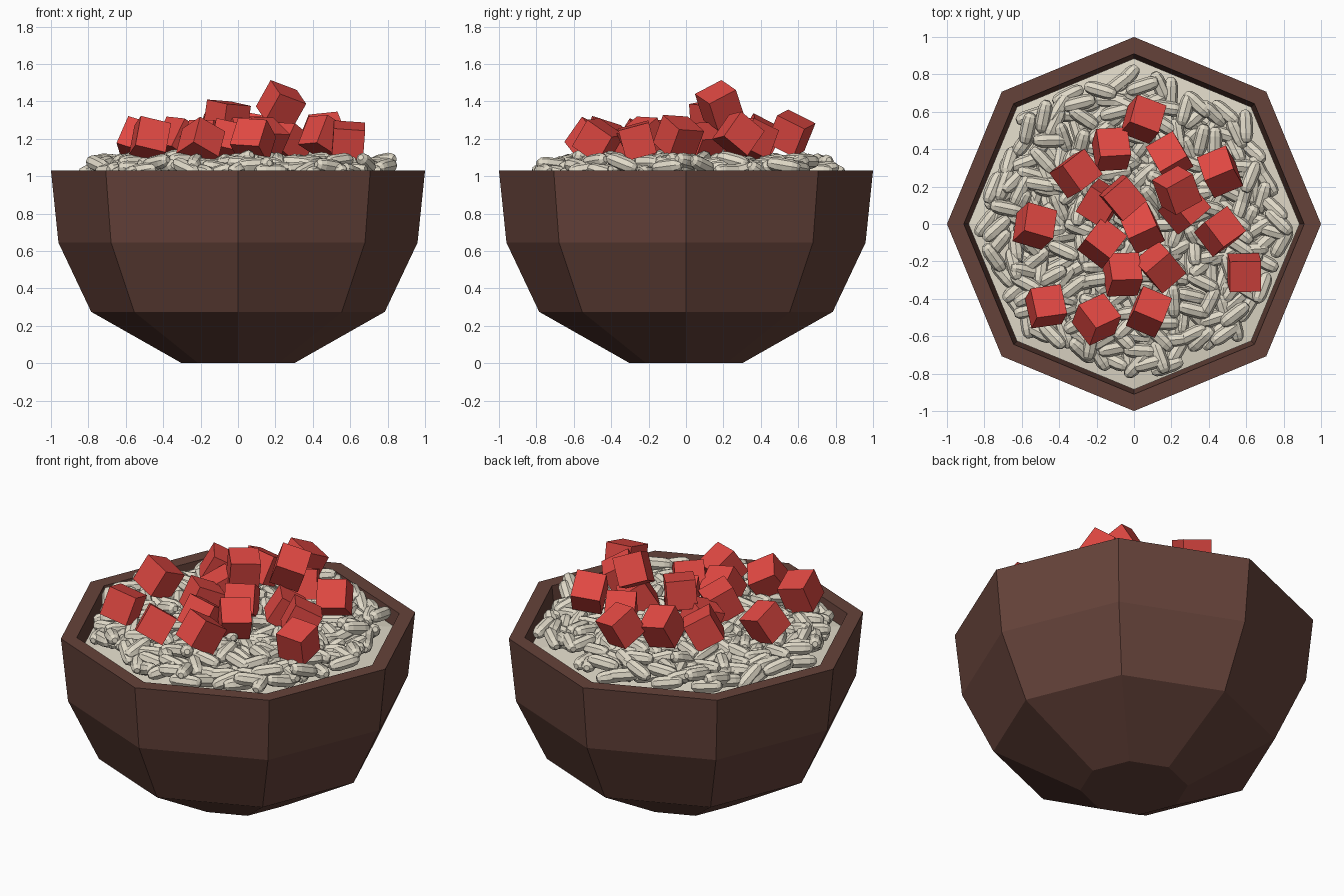
import bpy, bmesh, math, random
from mathutils import Matrix, Vector, Euler, noise

if "Cube" in bpy.data.objects:
    bpy.data.objects.remove(bpy.data.objects["Cube"])

random.seed(7)


def finish(bm, name, color):
    mesh = bpy.data.meshes.new(name)
    bmesh.ops.recalc_face_normals(bm, faces=bm.faces)
    bm.to_mesh(mesh)
    bm.free()
    obj = bpy.data.objects.new(name, mesh)
    bpy.context.collection.objects.link(obj)
    mat = bpy.data.materials.new(name + "_color")
    mat.diffuse_color = (*color, 1)
    mat.use_nodes = True
    mat.node_tree.nodes["Principled BSDF"].inputs["Base Color"].default_value = mat.diffuse_color
    mesh.materials.append(mat)
    return obj


def lathe(bm, profile, sides, matrix=Matrix()):
    """Rings of (radius, z) joined by flat quads, both ends capped."""
    rings = []
    for r, z in profile:
        rings.append([bm.verts.new(matrix @ Vector((
            r * math.cos(math.tau * i / sides),
            r * math.sin(math.tau * i / sides), z))) for i in range(sides)])
    for a, b in zip(rings, rings[1:]):
        for i in range(sides):
            j = (i + 1) % sides
            bm.faces.new((a[i], a[j], b[j], b[i]))
    bm.faces.new(rings[0][::-1])
    bm.faces.new(rings[-1])


# Octagonal bowl with a hollow inside
bm = bmesh.new()
lathe(bm, [(0.30, 0), (0.785, 0.275), (0.96, 0.645), (1.0, 1.03),
           (0.91, 1.03), (0.87, 0.66), (0.71, 0.33), (0.27, 0.08)], 8)
finish(bm, "bowl", (0.13, 0.055, 0.042))

# Solid rice bed under the loose grains
RICE = (0.75, 0.70, 0.58)
bm = bmesh.new()
lathe(bm, [(0.86, 0.80), (0.885, 0.95), (0.5, 1.0)], 8)
finish(bm, "rice_bed", RICE)


def inside(p, inradius):
    return all(p.x * math.cos(a) + p.y * math.sin(a) < inradius
               for a in (math.pi / 8 + k * math.pi / 4 for k in range(8)))


# Loose rice grains, scattered with locally similar directions
bm = bmesh.new()
GRAIN = [(0.016, -0.088), (0.032, -0.070), (0.039, -0.042),
         (0.039, 0.042), (0.032, 0.070), (0.016, 0.088)]
placed = []
for _ in range(9000):
    p = Vector((random.uniform(-0.85, 0.85), random.uniform(-0.85, 0.85), 0))
    yaw = noise.noise(p * 3.5) * 6 + random.gauss(0, 0.25)
    d = Vector((math.cos(yaw), math.sin(yaw), 0))
    if not (inside(p + d * 0.06, 0.775) and inside(p - d * 0.06, 0.775)):
        continue
    if any((p - q).length < 0.058 for q in placed):
        continue
    placed.append(p)
    z = random.uniform(1.0, 1.075) + 0.03 * (1 - p.length)
    d.z = random.gauss(0, 0.22)
    rot = d.to_track_quat('Z', 'Y').to_matrix().to_4x4()
    lathe(bm, GRAIN, 8, Matrix.Translation((p.x, p.y, z)) @ rot)
finish(bm, "rice_grains", RICE)

# Red cubes: x, y, z, tilt x, tilt y, yaw (degrees)
CUBES = [
    (0.05, 0.56, 1.23, -22, 18, -15), (-0.12, 0.40, 1.21, -28, 8, 8),
    (0.23, 0.18, 1.38, 18, 28, 20), (0.19, 0.36, 1.20, -20, -12, 28),
    (0.46, 0.28, 1.22, -35, -18, 15), (-0.31, 0.27, 1.20, -15, 25, 40),
    (-0.53, -0.01, 1.19, -22, 22, -8), (-0.17, -0.10, 1.19, -20, 15, -35),
    (0.04, -0.02, 1.20, -30, -15, 20), (0.46, -0.04, 1.21, -20, 20, 40),
    (0.59, -0.26, 1.19, 15, 4, 0), (-0.06, -0.27, 1.18, -32, 10, 8),
    (0.14, -0.23, 1.20, 25, 22, 35), (-0.47, -0.44, 1.20, -20, 10, 12),
    (-0.20, -0.51, 1.18, -35, 12, 35), (0.08, -0.47, 1.19, -30, 15, -18),
    (-0.06, 0.14, 1.31, 4, 8, 40), (-0.18, 0.11, 1.17, 15, -15, -30),
    (0.27, 0.08, 1.17, -20, 25, 45),
]
bm = bmesh.new()
for x, y, z, *angles in CUBES:
    rot = Euler([math.radians(a) for a in angles], 'ZYX').to_matrix().to_4x4()
    bmesh.ops.create_cube(bm, size=0.168, matrix=Matrix.Translation((x, y, z)) @ rot)
finish(bm, "red_cubes", (0.75, 0.065, 0.055))
